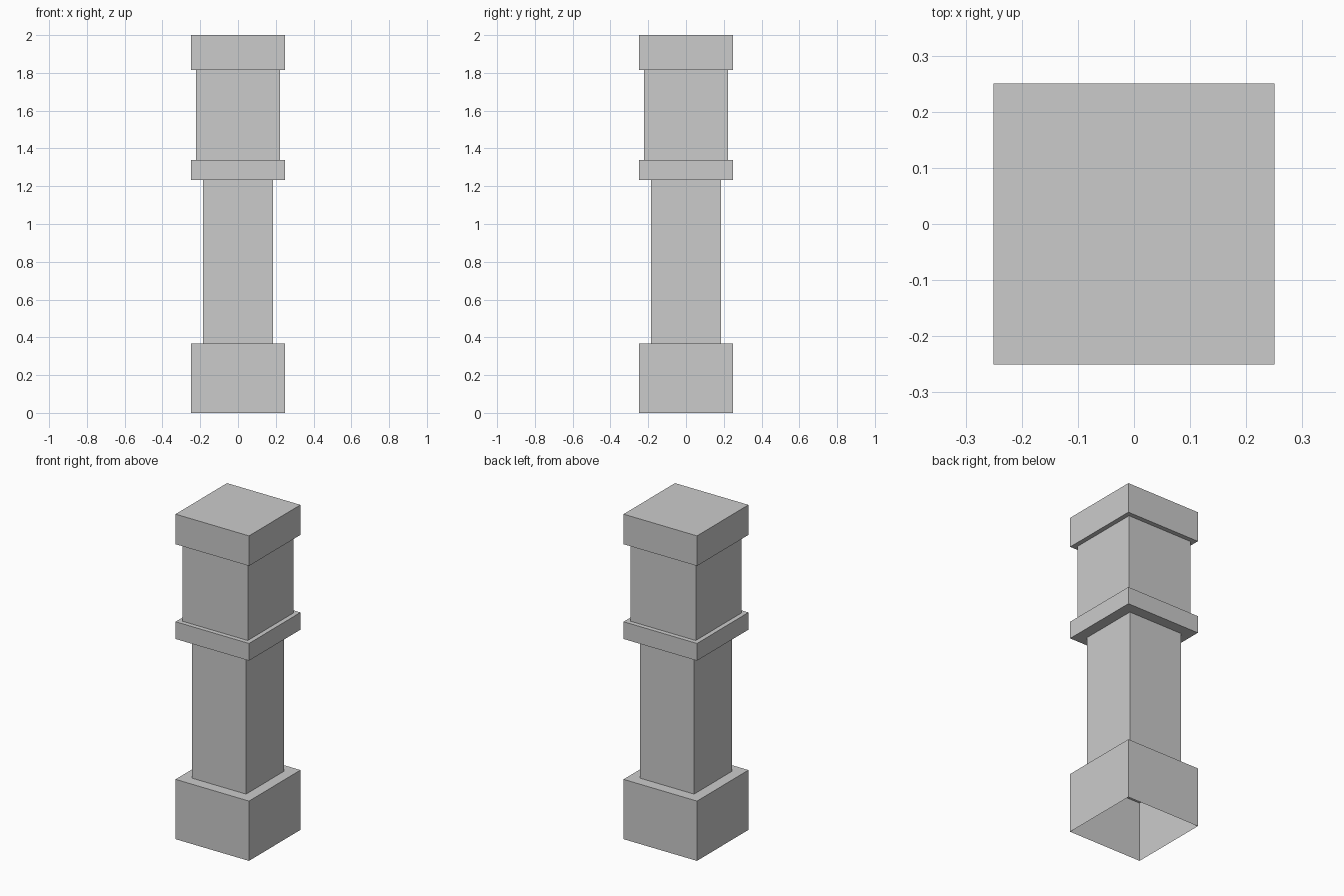
import bpy, bmesh

if "Cube" in bpy.data.objects:
    bpy.data.objects.remove(bpy.data.objects["Cube"])

# Stepped square profile: (half width, height), from the open foot to the cap
PROFILE = [
    (0.25, 0.0), (0.25, 0.368),      # plinth
    (0.184, 0.368), (0.184, 1.232),  # lower shaft
    (0.25, 1.232), (0.25, 1.338),    # collar
    (0.222, 1.338), (0.222, 1.815),  # upper shaft
    (0.25, 1.815), (0.25, 2.0),      # cap
]

bm = bmesh.new()


def square_ring(h, z):
    return [bm.verts.new((sx * h, sy * h, z))
            for sx, sy in ((-1, -1), (1, -1), (1, 1), (-1, 1))]


# Skin between neighbouring rings; the underside stays open
rings = [square_ring(h, z) for h, z in PROFILE]
for lower, upper in zip(rings, rings[1:]):
    for i in range(4):
        j = (i + 1) % 4
        bm.faces.new((lower[i], lower[j], upper[j], upper[i]))

# Flat top
bm.faces.new(rings[-1])

mesh = bpy.data.meshes.new("square_pillar")
bm.to_mesh(mesh)
bm.free()
pillar = bpy.data.objects.new("square_pillar", mesh)
bpy.context.collection.objects.link(pillar)
